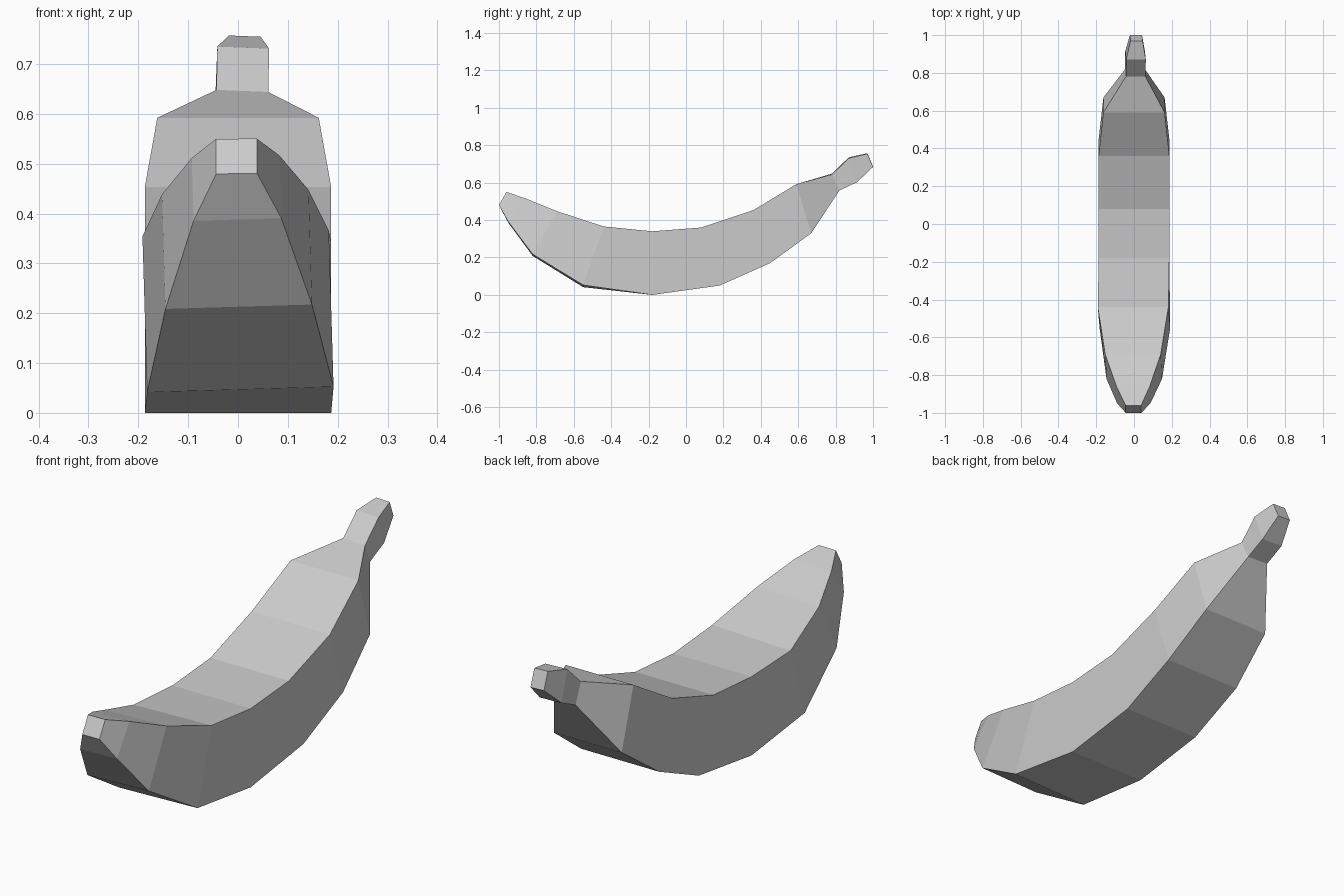
import bpy
import bmesh
from mathutils import Vector

default_cube = bpy.data.objects.get("Cube")
if default_cube:
    bpy.data.objects.remove(default_cube, do_unlink=True)

# Single flat grey for the whole fruit
skin = bpy.data.materials.new("light_grey")
skin.use_nodes = True
colour = (0.6, 0.6, 0.6, 1)
skin.diffuse_color = colour
skin.node_tree.nodes["Principled BSDF"].inputs["Base Color"].default_value = colour

# Four-sided rings from blossom tip to stem:
# (top y, top z), (bottom y, bottom z), half width, x shift, roll
rings = [
    ((-.96, .55), (-1, .48), .041, -.003, .01),
    ((-.86, .514), (-.95, .388), .088, -.003, .03),
    ((-.69, .443), (-.82, .213), .147, -.002, .03),
    ((-.44, .36), (-.55, .047), .187, 0, .03),
    ((-.18, .34), (-.18, 0), .187, 0, 0),
    ((.08, .36), (.18, .05), .187, 0, 0),
    ((.36, .453), (.45, .17), .187, 0, 0),
    ((.59, .592), (.67, .33), .162, 0, 0),
    ((.78, .646), (.82, .56), .052, .007, -.04),
    ((.87, .733), (.915, .605), .052, .008, -.04),
    ((.97, .756), (1, .685), .032, .012, -.04),
]


def ring_corners(top, bottom, half, shift, roll):
    """Corners of one cross-section, slightly rolled about the long axis."""
    middle = (top[1] + bottom[1]) / 2
    corners = []
    for side, (y, z) in ((-1, top), (1, top), (1, bottom), (-1, bottom)):
        x = side * half
        corners.append(Vector((x + shift - roll * (z - middle), y, z + roll * x)))
    return corners


def bridge(bm, first, second):
    """Join two rings with a band of quads."""
    count = len(first)
    for i in range(count):
        j = (i + 1) % count
        bm.faces.new((first[i], first[j], second[j], second[i]))


# Curved body, tapered tip and stem as one continuous faceted skin
bm = bmesh.new()
loops = [[bm.verts.new(corner) for corner in ring_corners(*ring)] for ring in rings]
for first, second in zip(loops, loops[1:]):
    bridge(bm, first, second)

# End caps on the blossom tip and the stem
bm.faces.new(loops[0])
bm.faces.new(loops[-1])
bmesh.ops.recalc_face_normals(bm, faces=bm.faces[:])

mesh = bpy.data.meshes.new("banana")
bm.to_mesh(mesh)
bm.free()
mesh.materials.append(skin)
banana = bpy.data.objects.new("banana", mesh)
bpy.context.scene.collection.objects.link(banana)
